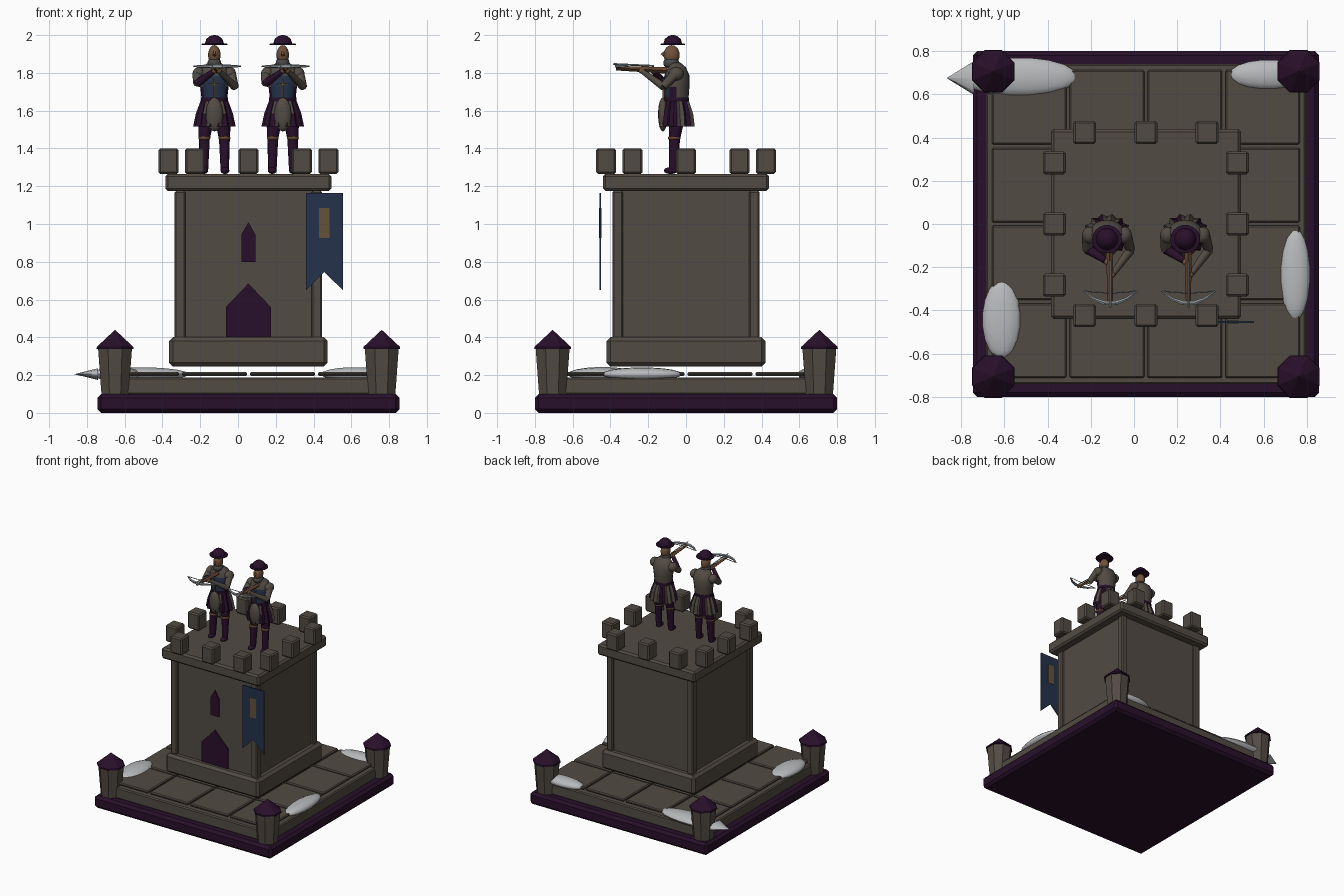
import bpy, bmesh, math
from mathutils import Vector, Matrix

cube = bpy.data.objects.get("Cube")
if cube:
    bpy.data.objects.remove(cube)


def material(name, rgb):
    m = bpy.data.materials.new(name)
    m.use_nodes = True
    m.diffuse_color = (*rgb, 1)
    bsdf = m.node_tree.nodes["Principled BSDF"]
    bsdf.inputs["Base Color"].default_value = (*rgb, 1)
    bsdf.inputs["Roughness"].default_value = 0.8
    return m


STONE = material("stone", (0.085, 0.07, 0.057))
PURPLE = material("dark purple", (0.022, 0.005, 0.024))
BLUE = material("navy cloth", (0.018, 0.032, 0.07))
GOLD = material("gold", (0.13, 0.085, 0.04))
SNOW = material("snow", (0.48, 0.49, 0.5))
SKIN = material("skin", (0.16, 0.085, 0.045))
MAIL = material("dark mail", (0.07, 0.068, 0.068))
STEEL = material("steel", (0.3, 0.34, 0.36))
WOOD = material("wood", (0.13, 0.06, 0.028))
CX = 0.055  # centre of the building


def finish(name, bm, mats, smooth=False, loc=(0, 0, 0), bevel=0):
    bmesh.ops.recalc_face_normals(bm, faces=bm.faces)
    me = bpy.data.meshes.new(name)
    bm.to_mesh(me)
    bm.free()
    for m in mats:
        me.materials.append(m)
    ob = bpy.data.objects.new(name, me)
    ob.location = loc
    bpy.context.collection.objects.link(ob)
    if bevel:
        mod = ob.modifiers.new("bevel", "BEVEL")
        mod.width, mod.segments = bevel, 1
    if smooth:
        bpy.ops.object.select_all(action="DESELECT")
        ob.select_set(True)
        bpy.context.view_layer.objects.active = ob
        bpy.ops.object.shade_smooth_by_angle(angle=math.radians(50))
    return ob


def box(name, c, size, mat, bevel=0, loc=(0, 0, 0)):
    bm = bmesh.new()
    bmesh.ops.create_cube(bm, size=1, matrix=Matrix.Translation(c) @ Matrix.Diagonal((*size, 1)))
    return finish(name, bm, [mat], loc=loc, bevel=bevel)


def ball(name, c, r, mat, loc=(0, 0, 0), turn=Matrix()):
    bm = bmesh.new()
    m = Matrix.Translation(c) @ Matrix.Diagonal((*r, 1)) @ turn
    bmesh.ops.create_uvsphere(bm, u_segments=14, v_segments=9, radius=1, matrix=m)
    return finish(name, bm, [mat], True, loc)


def limb(name, pts, radii, mat, loc, n=8):
    """Tapered tubes joining a chain of points."""
    bm = bmesh.new()
    for a, b, r1, r2 in zip(pts, pts[1:], radii, radii[1:]):
        a, b = Vector(a), Vector(b)
        rot = (b - a).to_track_quat("Z", "Y").to_matrix().to_4x4()
        bmesh.ops.create_cone(bm, cap_ends=True, segments=n, radius1=r1, radius2=r2,
                              depth=(b - a).length, matrix=Matrix.Translation((a + b) / 2) @ rot)
    return finish(name, bm, [mat], n > 4, loc)


def loft(name, rings, mats, loc, n=16, wave=0, rule=None, smooth=True, turn=0):
    """Stack of ellipses (z, centre y, radius x, radius y), with optional pleats."""
    bm = bmesh.new()
    rows = []
    for z, cy, rx, ry in rings:
        row = []
        for i in range(n):
            a = 2 * math.pi * i / n + turn
            k = 1 - wave * (i % 2)
            row.append(bm.verts.new((rx * k * math.cos(a), cy + ry * k * math.sin(a), z)))
        rows.append(row)
    for lo, hi in zip(rows, rows[1:]):
        for i in range(n):
            j = (i + 1) % n
            f = bm.faces.new((lo[i], lo[j], hi[j], hi[i]))
            if rule:
                f.material_index = rule(i, f.calc_center_median())
    bm.faces.new(rows[0][::-1])
    bm.faces.new(rows[-1])
    return finish(name, bm, mats, smooth, loc)


def plate(name, outline, y, mat, thick=0.009):
    """Flat upright shape, extruded backwards from y."""
    bm = bmesh.new()
    f = bm.faces.new([bm.verts.new((x, y, z)) for x, z in outline])
    ext = bmesh.ops.extrude_face_region(bm, geom=[f])
    vs = [v for v in ext["geom"] if isinstance(v, bmesh.types.BMVert)]
    bmesh.ops.translate(bm, verts=vs, vec=(0, thick, 0))
    return finish(name, bm, [mat])


def arch(name, half, z0, z1, z2):
    plate(name, [(CX - half, z0), (CX + half, z0), (CX + half, z1), (CX, z2), (CX - half, z1)],
          -0.379, PURPLE)


# Ground: base, slab and paving
box("base", (CX, 0, 0.05), (1.6, 1.6, 0.1), PURPLE, 0.02)
box("ground_slab", (CX, 0, 0.143), (1.48, 1.48, 0.09), STONE, 0.008)
for i in range(4):
    for j in range(4):
        box("paving_tile", (CX + (i - 1.5) * 0.36, (j - 1.5) * 0.36, 0.206),
            (0.345, 0.345, 0.021), STONE, 0.007)

# Corner posts with pointed caps
for sx in (-1, 1):
    for sy in (-1, 1):
        at = (CX + sx * 0.706, sy * 0.706, 0)
        loft("corner_post", [(0.1, 0, 0.078, 0.078), (0.34, 0, 0.097, 0.097)], [STONE], at,
             n=8, smooth=False, turn=math.pi / 8)
        loft("post_cap", [(0.338, 0, 0.106, 0.106), (0.35, 0, 0.104, 0.104), (0.438, 0, 0.002, 0.002)],
             [PURPLE], at, n=8, smooth=False, turn=math.pi / 8)

# Keep: plinth, walls, corner pillars, cornice
box("plinth", (CX, 0, 0.323), (0.84, 0.84, 0.155), STONE, 0.02)
box("keep_walls", (CX, 0, 0.785), (0.74, 0.74, 0.79), STONE)
for sx in (-1, 1):
    for sy in (-1, 1):
        box("corner_pillar", (CX + sx * 0.362, sy * 0.362, 0.785), (0.056, 0.056, 0.78), STONE, 0.008)
box("cornice", (CX, 0, 1.22), (0.88, 0.88, 0.09), STONE, 0.014)
for s in (-1, 1):
    for t in (-0.283, 0, 0.283):
        for c in ((CX + t, s * 0.423, 1.333), (CX + s * 0.423, t, 1.333)):
            box("merlon", c, (0.106, 0.106, 0.136), STONE, 0.01)

# Door, window and banner
arch("door", 0.119, 0.4, 0.56, 0.685)
arch("window", 0.037, 0.8, 0.945, 1.008)
plate("banner", [(0.36, 0.65), (0.457, 0.745), (0.555, 0.65), (0.555, 1.165), (0.36, 1.165)],
      -0.458, BLUE)
for y in (-0.461, -0.4495):
    plate("banner_emblem", [(0.43, 0.925), (0.485, 0.925), (0.485, 1.085), (0.43, 1.085)],
          y, GOLD, 0.003)

# Snow drifts
ALONG_X = Matrix.Rotation(math.pi / 2, 4, "Y")
ALONG_Y = Matrix.Rotation(math.pi / 2, 4, "X")
ball("snow_drift_back_right", (-0.53, 0.68, 0.205), (0.27, 0.09, 0.038), SNOW, turn=ALONG_X)
limb("snow_tip", [(0, 0, 0), (-0.125, 0, 0)], [0.078, 0.001], SNOW, (-0.74, 0.675, 0.205)).scale.z = 0.4
ball("snow_drift_back_left", (0.62, 0.69, 0.205), (0.18, 0.07, 0.038), SNOW, turn=ALONG_X)
ball("snow_drift_front_right", (-0.612, -0.443, 0.205), (0.092, 0.183, 0.038), SNOW, turn=ALONG_Y)
ball("snow_drift_side", (0.745, -0.233, 0.205), (0.071, 0.213, 0.036), SNOW, turn=ALONG_Y)


def guard(x):
    at = (x, -0.07, 1.265)
    # Legs
    for s in (-1, 1):
        limb("leg", [(s * .045, .02, .29), (s * .053, .01, .19), (s * .055, .003, .02)],
             [.042, .03, .023], PURPLE, at)
        ball("knee_band", (s * .053, .008, .19), (.033, .034, .016), WOOD, at)
        ball("boot", (s * .056, -.01, .018), (.024, .038, .018), PURPLE, at)
    # Pleated skirt, belt and front flap
    loft("skirt", [(.25, .022, .113, .097), (.32, .022, .098, .088), (.395, .02, .07, .064)],
         [STONE, PURPLE], at, n=28, wave=.14, smooth=False,
         rule=lambda i, c: 1 if i // 2 % 3 == 1 or c.y < -.01 and abs(c.x) > .05 else 0)
    loft("belt", [(.385, .02, .072, .067), (.405, .02, .072, .067)], [PURPLE], at)
    ball("skirt_flap", (0, -.052, .315), (.047, .026, .09), STONE, at)
    # Torso with coloured chest
    loft("torso", [(.38, .02, .066, .062), (.46, .021, .075, .067), (.52, .022, .085, .067),
                   (.565, .022, .068, .047), (.59, .01, .032, .03)], [STONE, BLUE, PURPLE], at, n=20,
         rule=lambda i, c: 1 if c.y < -.015 and c.z < .54 else 2 if c.y < .02 and c.z < .45 else 0)
    box("cross_upright", (0, -.049, .445), (.009, .009, .115), GOLD, loc=at)
    box("cross_bar", (0, -.049, .475), (.06, .009, .009), GOLD, loc=at)
    # Head and brimmed helmet
    ball("mail_collar", (0, -.008, .588), (.037, .043, .032), MAIL, at)
    ball("head", (0, -.006, .63), (.034, .043, .052), SKIN, at)
    limb("nose", [(0, -.04, .65), (0, -.057, .628)], [.005, .009], SKIN, at)
    loft("helmet", [(.682, 0, .069, .066), (.689, 0, .069, .066), (.691, 0, .05, .05),
                    (.714, 0, .043, .043), (.73, 0, .024, .024), (.735, 0, .006, .006)],
         [PURPLE], at, n=18)
    # Arms
    for s in (-1, 1):
        ball("shoulder", (s * .082, .018, .53), (.034, .04, .036), STONE, at)
    limb("left_arm", [(.088, .015, .53), (.108, -.05, .462), (.028, -.16, .542)],
         [.028, .022, .014], STONE, at)
    limb("right_upper_arm", [(-.088, .015, .53), (-.09, -.05, .48)], [.028, .023], STONE, at)
    limb("right_forearm", [(-.09, -.045, .48), (-.005, -.1, .542)], [.024, .015], PURPLE, at)
    ball("left_hand", (.024, -.165, .545), (.014, .016, .013), SKIN, at)
    ball("right_hand", (0, -.105, .545), (.014, .016, .013), SKIN, at)
    # Crossbow
    limb("crossbow_stock", [(.012, -.03, .548), (.015, -.3, .56)], [.017, .012], WOOD, at, n=4)
    limb("crossbow_rail", [(.015, -.1, .572), (.015, -.315, .582)], [.005, .005], STEEL, at, n=4)
    bow = [(.015 + t * .125, -.298 + .058 * t * t, .57) for t in (-1, -.6, -.2, .2, .6, 1)]
    limb("crossbow_bow", bow, [.004, .008, .011, .011, .008, .004], STEEL, at, n=6)
    limb("crossbow_string", [bow[0], (.015, -.25, .575), bow[-1]], [.003] * 3, STEEL, at, n=4)


for x in (-0.125, 0.237):
    guard(x)
